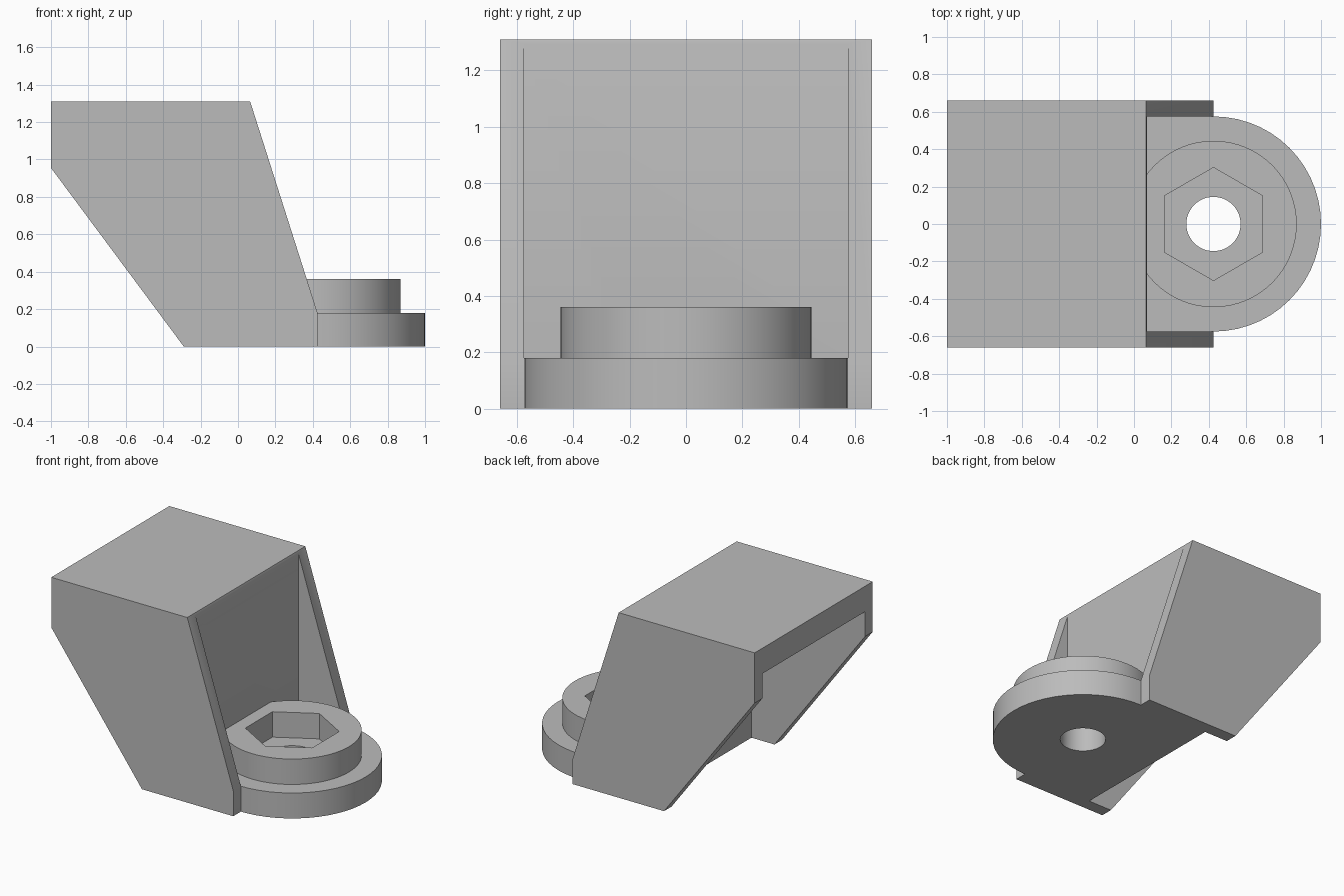
import bpy
import math

if "Cube" in bpy.data.objects:
    bpy.data.objects.remove(bpy.data.objects["Cube"], do_unlink=True)

HALF_W, INNER = 0.66, 0.575     # outer and inner half width
WALL = 0.18                     # plate thickness
EYE_X = 0.425                   # centre of the rounded foot

grey = bpy.data.materials.new("plain grey")
grey.use_nodes = True
colour = (0.5, 0.5, 0.5, 1)
grey.diffuse_color = colour
grey.node_tree.nodes["Principled BSDF"].inputs["Base Color"].default_value = colour


def prism(name, points, low, high, axis="z"):
    """Extrude a profile: (x, y) along z, or (x, z) along y."""
    place = (lambda a, b, h: (a, b, h)) if axis == "z" else (lambda a, b, h: (a, h, b))
    n = len(points)
    verts = [place(a, b, h) for h in (low, high) for a, b in points]
    faces = [list(range(n))[::-1], list(range(n, 2 * n))]
    faces += [[i, (i + 1) % n, n + (i + 1) % n, n + i] for i in range(n)]
    if axis == "y":
        faces = [f[::-1] for f in faces]
    mesh = bpy.data.meshes.new(name)
    mesh.from_pydata(verts, [], faces)
    mesh.materials.append(grey)
    obj = bpy.data.objects.new(name, mesh)
    bpy.context.collection.objects.link(obj)
    return obj


def arc(radius, sides, start=0.0, sweep=2 * math.pi, closed=True):
    count = sides if closed else sides + 1
    angles = [start + sweep * i / sides for i in range(count)]
    return [(EYE_X + radius * math.cos(a), radius * math.sin(a)) for a in angles]


def box(name, x0, x1, z0, z1):
    return prism(name, [(x0, z0), (x1, z0), (x1, z1), (x0, z1)], -INNER, INNER, "y")


def combine(target, tool, operation):
    mod = target.modifiers.new(tool.name, "BOOLEAN")
    mod.object, mod.operation, mod.solver = tool, operation, "EXACT"
    bpy.ops.object.select_all(action="DESELECT")
    bpy.context.view_layer.objects.active = target
    target.select_set(True)
    bpy.ops.object.modifier_apply(modifier=mod.name)
    bpy.data.objects.remove(tool, do_unlink=True)


# Slanted bracket block
profile = [(-1, 0.955), (-0.29, 0), (EYE_X, 0), (EYE_X, WALL), (0.065, 1.31), (-1, 1.31)]
body = prism("bracket_body", profile, -HALF_W, HALF_W, "y")

# Front and rear pockets leave side cheeks, an upright web, a roof and a floor
combine(body, box("front_pocket", 0.07, 1.2, WALL, 1.5), "DIFFERENCE")
combine(body, box("rear_pocket", -1.2, 0.07 - WALL, -0.2, 1.31 - WALL), "DIFFERENCE")

# Rounded foot and raised boss
foot = arc(INNER, 28, -math.pi / 2, math.pi, closed=False)
foot += [(0.3, INNER), (0.3, -INNER)]
combine(body, prism("rounded_foot", foot, 0, WALL), "UNION")
combine(body, prism("boss", arc(0.445, 64), 0.1, 2 * WALL), "UNION")

# Hexagonal nut recess and bolt hole
combine(body, prism("nut_recess", arc(0.302, 6, math.pi / 6), WALL, 0.6), "DIFFERENCE")
combine(body, prism("bolt_hole", arc(0.145, 48), -0.2, 0.6), "DIFFERENCE")

body.select_set(True)
bpy.context.view_layer.objects.active = body
bpy.ops.object.shade_smooth_by_angle(angle=math.radians(30))
